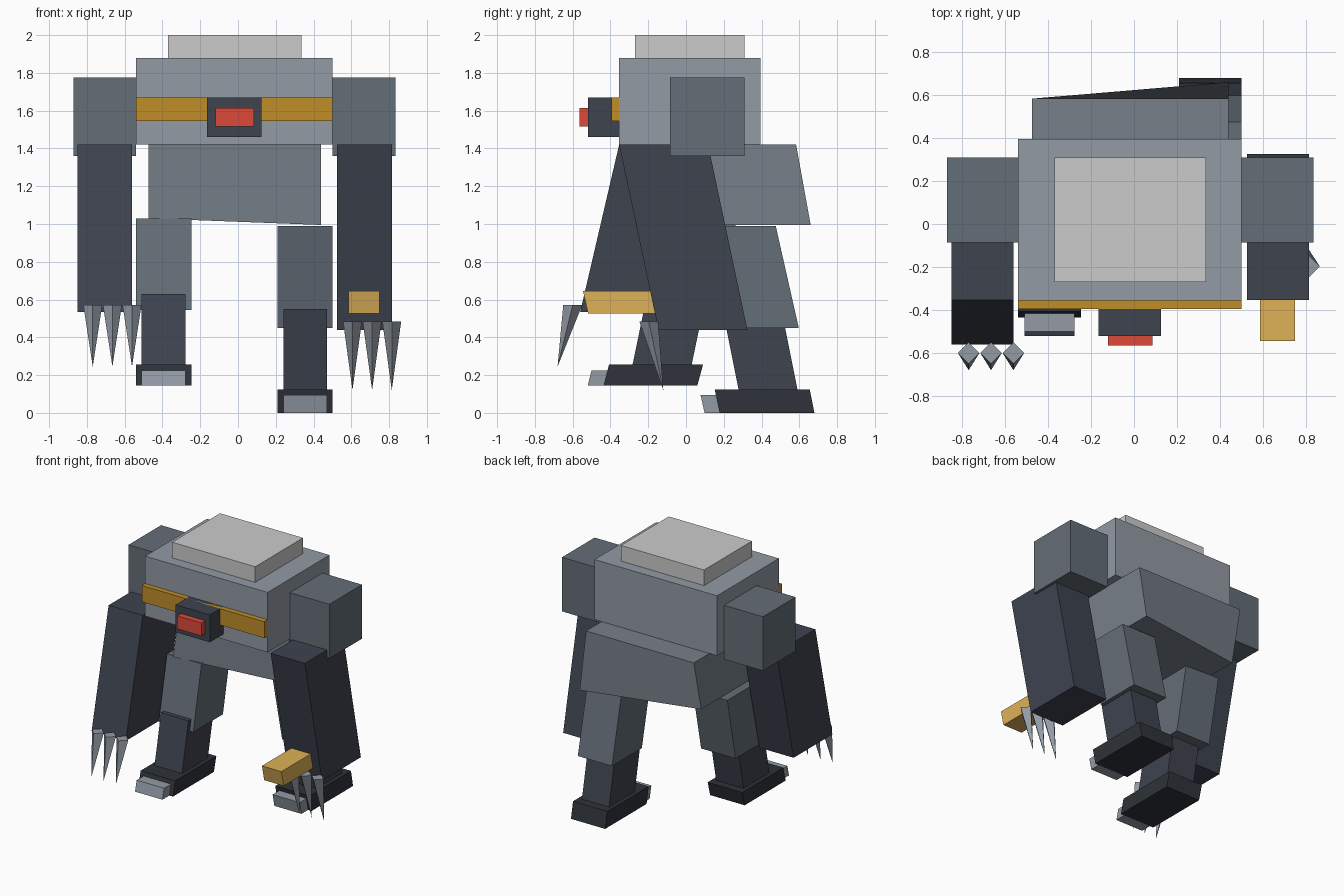
import bpy

if "Cube" in bpy.data.objects:
    bpy.data.objects.remove(bpy.data.objects["Cube"])


def material(name, rgb):
    m = bpy.data.materials.new(name)
    m.diffuse_color = [(c / 255) ** 2.2 for c in rgb] + [1]
    m.use_nodes = True
    m.node_tree.nodes["Principled BSDF"].inputs["Base Color"].default_value = m.diffuse_color
    return m


STEEL = material("steel", (145, 153, 163))
MID = material("mid_steel", (118, 127, 136))
SLATE = material("slate", (100, 109, 118))
DARK = material("dark_iron", (64, 69, 80))
BLACK = material("black_iron", (50, 54, 60))
BRASS = material("brass", (190, 140, 45))
GOLD = material("gold", (222, 176, 88))
RED = material("red", (220, 75, 60))

FACES = [(0, 3, 2, 1), (4, 5, 6, 7), (0, 1, 5, 4),
         (1, 2, 6, 5), (2, 3, 7, 6), (3, 0, 4, 7)]


def make(name, verts, faces, mat):
    me = bpy.data.meshes.new(name)
    me.from_pydata(verts, [], faces)
    if mat:
        me.materials.append(mat)
    ob = bpy.data.objects.new(name, me)
    bpy.context.collection.objects.link(ob)
    return ob


def block(name, x, z, y_bottom, mat=None, y_top=None):
    """Box whose top may be shifted along y to lean it."""
    verts = []
    for h, y in zip(z, (y_bottom, y_top or y_bottom)):
        verts += [(x[0], y[0], h), (x[1], y[0], h), (x[1], y[1], h), (x[0], y[1], h)]
    return make(name, verts, FACES, mat)


def claw(name, x, y, z, tip_y, tip_z):
    r = 0.05
    verts = [(x - r, y, z), (x, y - r, z), (x + r, y, z), (x, y + r, z), (x, tip_y, tip_z)]
    make(name, verts, [(0, 1, 2, 3), (1, 0, 4), (2, 1, 4), (3, 2, 4), (0, 3, 4)], STEEL)


# Upper body and head
block("torso", (-0.54, 0.50), (1.42, 1.88), (-0.355, 0.395), STEEL)
block("top_plate", (-0.37, 0.335), (1.88, 2.0), (-0.27, 0.31))
block("chest_band", (-0.54, 0.50), (1.545, 1.67), (-0.395, -0.355), BRASS)
block("head", (-0.165, 0.125), (1.46, 1.67), (-0.52, -0.355), DARK)
block("eye", (-0.12, 0.085), (1.515, 1.615), (-0.565, -0.52), RED)

# Abdomen, twisted by the stride
abdomen = block("abdomen", (-0.475, 0.44), (1.03, 1.42), (-0.11, 0.495), MID, (-0.02, 0.583))
for i, y in ((1, 0.06), (2, 0.66)):
    abdomen.data.vertices[i].co.y = y
    abdomen.data.vertices[i].co.z = 0.995

# Arms: left swings forward, right swings back
ARMS = [
    # side, shoulder x, arm x, hand z, hand y, claw centre x, claw base y/z, claw tip y/z
    ("left", (-0.87, -0.54), (-0.85, -0.56), 0.535, (-0.56, -0.09), -0.665, (-0.60, 0.57, -0.68, 0.245)),
    ("right", (0.50, 0.835), (0.525, 0.815), 0.44, (-0.146, 0.325), 0.71, (-0.197, 0.485, -0.12, 0.12)),
]
for side, sx, ax, hz, hy, cx, c in ARMS:
    block(side + "_shoulder", sx, (1.36, 1.775), (-0.085, 0.31), SLATE)
    block(side + "_arm", ax, (hz, 1.42), hy, DARK, (-0.354, 0.117))
    for i in (-1, 0, 1):
        claw(f"{side}_claw_{i + 2}", cx + i * 0.104, *c)
block("wrist_bar", (0.585, 0.75), (0.525, 0.645), (-0.518, -0.16), GOLD, (-0.545, -0.187))

# Legs: left steps forward and up, right pushes back
LEGS = [
    # side, x, then (z range, bottom y, top y) for thigh, shin, foot, toe
    ("left", (-0.54, -0.247),
     ((0.545, 1.03), (-0.19, 0.17), (-0.09, 0.27)),
     ((0.255, 0.63), (-0.283, 0.03), (-0.205, 0.108)),
     ((0.145, 0.255), (-0.436, 0.06), (-0.408, 0.09)),
     ((0.145, 0.225), (-0.52, -0.436), (-0.50, -0.416))),
    ("right", (0.21, 0.50),
     ((0.45, 0.99), (0.235, 0.597), (0.113, 0.475)),
     ((0.125, 0.55), (0.278, 0.59), (0.193, 0.505)),
     ((0.0, 0.125), (0.178, 0.68), (0.152, 0.655)),
     ((0.0, 0.095), (0.098, 0.178), (0.077, 0.158))),
]
for side, x, *parts in LEGS:
    narrow = (x[0] + 0.03, x[1] - 0.03)
    for part, px, mat, (z, yb, yt) in zip(("thigh", "shin", "foot", "toe"),
                                          (x, narrow, x, narrow),
                                          (SLATE, DARK, BLACK, STEEL), parts):
        block(f"{side}_{part}", px, z, yb, mat, yt)
